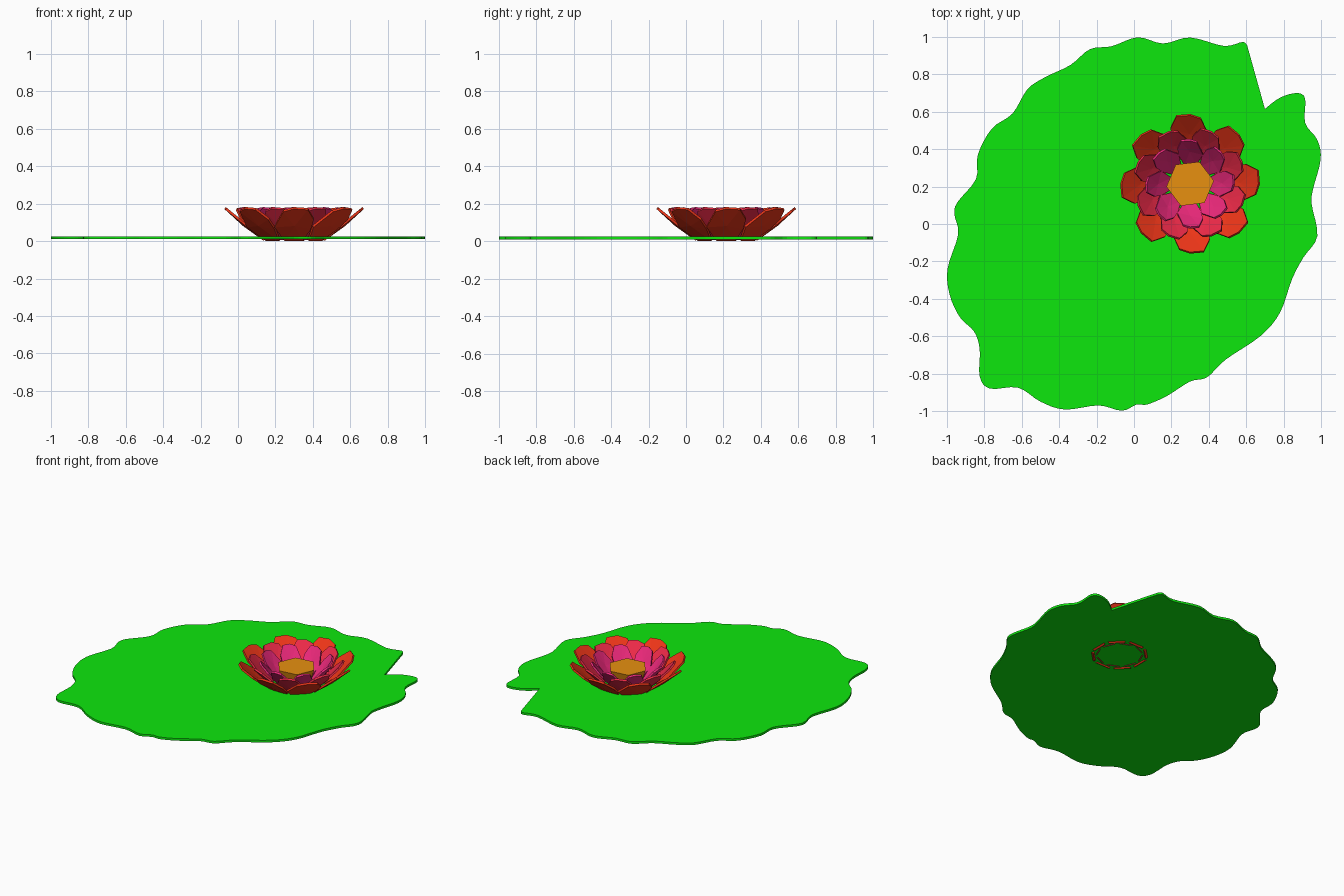
import bpy, bmesh, math
from mathutils import Vector, Matrix

if "Cube" in bpy.data.objects:
    bpy.data.objects.remove(bpy.data.objects["Cube"])


def material(name, rgb):
    m = bpy.data.materials.new(name)
    m.diffuse_color = (*rgb, 1)
    m.use_nodes = True
    m.node_tree.nodes["Principled BSDF"].inputs["Base Color"].default_value = m.diffuse_color
    return m


def make_object(name, bm, mat):
    bmesh.ops.recalc_face_normals(bm, faces=bm.faces)
    me = bpy.data.meshes.new(name)
    bm.to_mesh(me)
    bm.free()
    me.materials.append(mat)
    ob = bpy.data.objects.new(name, me)
    bpy.context.collection.objects.link(ob)
    return ob


# Lily pad: wavy outline starting and ending at the notch
OUTLINE = [(.70, .615), (.605, .955), (.58, .973), (.48, .952), (.30, .997), (.155, .965),
           (.02, .998), (-.12, .95), (-.235, .935), (-.34, .85), (-.475, .785), (-.57, .72),
           (-.65, .59), (-.76, .51), (-.835, .37), (-.845, .24), (-.945, .115), (-.96, .05),
           (-.94, -.055), (-.997, -.24), (-.985, -.38), (-.93, -.50), (-.855, -.575),
           (-.825, -.67), (-.825, -.815), (-.77, -.88), (-.62, -.875), (-.50, -.95),
           (-.37, -.992), (-.19, -.97), (-.065, -.998), (.015, -.965), (.07, -.965),
           (.175, -.92), (.30, -.842), (.39, -.82), (.49, -.725), (.675, -.60), (.78, -.475),
           (.845, -.295), (.905, -.18), (.98, -.065), (.95, .105), (.957, .185),
           (.998, .345), (.98, .45), (.915, .54), (.915, .67), (.87, .70), (.78, .675)]


def smooth_loop(pts, steps=4):
    p = [Vector(q) for q in pts]
    n, out = len(p), []
    for i in range(n):
        a, b, c, d = p[i - 1], p[i], p[(i + 1) % n], p[(i + 2) % n]
        if i == 0:
            out.append(b)          # straight notch side
            continue
        if i == 1:
            a = b                  # sharp notch lip
        if i == n - 1:
            d = c                  # sharp notch apex
        for s in range(steps):
            t = s / steps
            out.append(0.5 * (2 * b + (c - a) * t + (2 * a - 5 * b + 4 * c - d) * t ** 2
                              + (3 * b - a - 3 * c + d) * t ** 3))
    return out


bm = bmesh.new()
loop = [bm.verts.new((v.x, v.y, .01)) for v in smooth_loop(OUTLINE)]
base = bm.faces.new(loop)
top = bmesh.ops.extrude_face_region(bm, geom=[base], use_keep_orig=True)["geom"]
bmesh.ops.translate(bm, verts=[g for g in top if isinstance(g, bmesh.types.BMVert)], vec=(0, 0, .015))
bmesh.ops.triangulate(bm, faces=[f for f in bm.faces if len(f.verts) > 4])
make_object("lily_pad", bm, material("leaf_green", (.004, .80, .004)))

CENTRE = Vector((.30, .215, 0))

# Flower heart: hexagonal plug
bm = bmesh.new()
bmesh.ops.create_cone(bm, cap_ends=True, segments=6, radius1=.09, radius2=.128, depth=.115,
                      matrix=Matrix.Translation(CENTRE + Vector((0, 0, .0725)))
                      @ Matrix.Rotation(math.radians(37), 4, 'Z'))
make_object("flower_heart", bm, material("heart_orange", (.80, .28, .005)))

# Petal outline: (sideways, along the length), leaning slightly to one side
PETAL = [(-.5, 0), (.45, 0), (.85, .35), (1, .66), (.7, .97), (0, 1), (-.55, .91), (-1, .42)]


def petal_ring(name, offset, r0, r1, z0, z1, half_width, mat):
    bm = bmesh.new()
    along = Vector((r1 - r0, 0, z1 - z0))
    outward = Vector((along.z, 0, -along.x)).normalized()
    for k in range(8):
        rot = Matrix.Rotation(math.radians(offset + 45 * k), 4, 'Z')

        def place(s, t, bulge):
            p = Vector((r0, s * half_width, z0)) + along * t + outward * bulge
            return CENTRE + rot @ p
        # inner and outer skins, each a cupped fan
        skins = []
        for bulge in (0, .013):
            rim = [bm.verts.new(place(s, t, bulge)) for s, t in PETAL]
            mid = bm.verts.new(place(.03, .5, bulge + .008))
            for i in range(len(rim)):
                bm.faces.new((rim[i - 1], rim[i], mid))
            skins.append(rim)
        a, b = skins
        for i in range(len(a)):
            bm.faces.new((a[i - 1], a[i], b[i], b[i - 1]))
    return make_object(name, bm, mat)


petal_ring("outer_petals", 0, .155, .365, .012, .182, .105, material("petal_red", (.85, .036, .009)))
petal_ring("middle_petals", 22.5, .13, .295, .016, .182, .085, material("petal_crimson", (.85, .023, .065)))
petal_ring("inner_petals", 0, .10, .23, .020, .182, .068, material("petal_magenta", (.85, .022, .20)))
